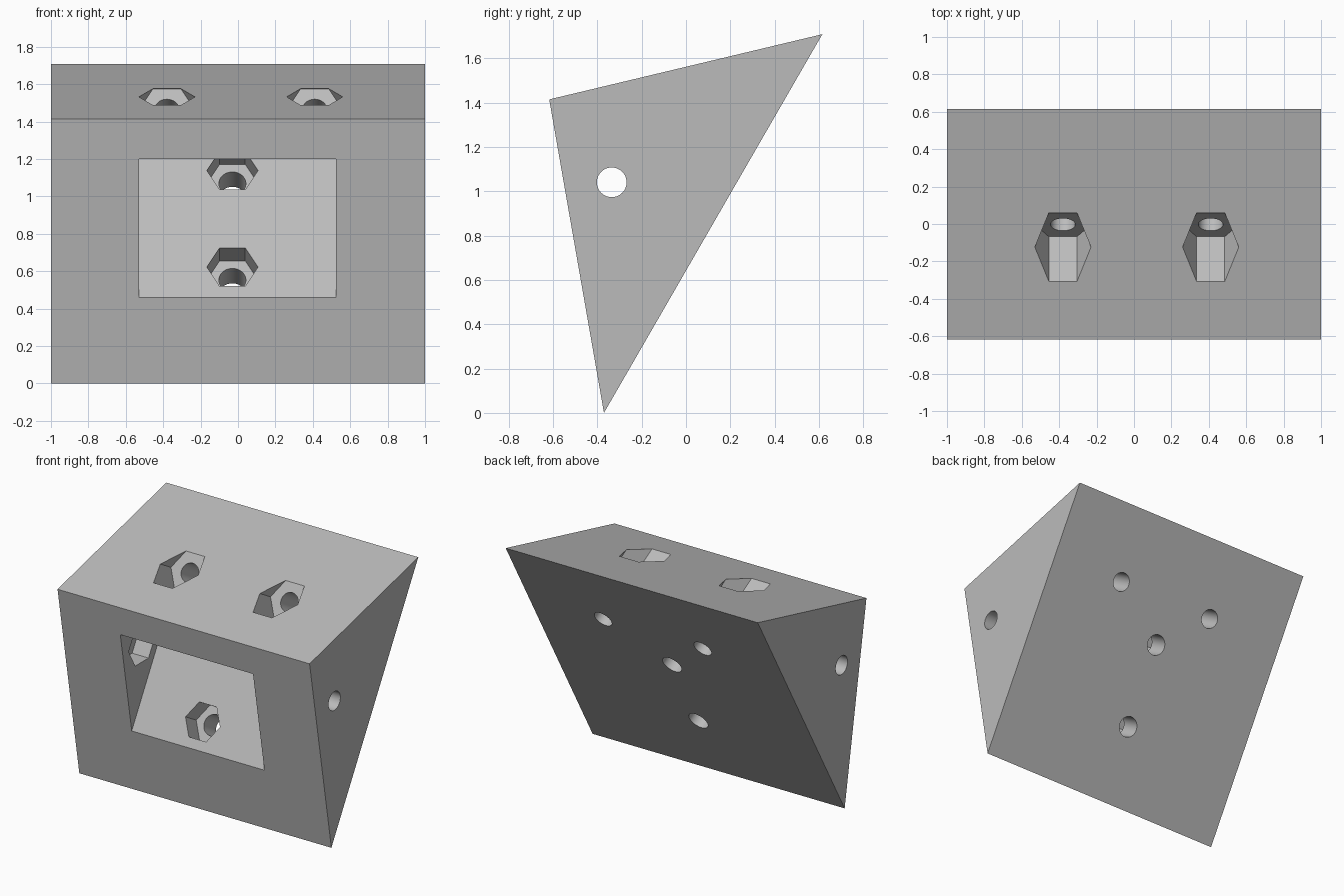
import bpy, bmesh, math
from mathutils import Vector

old = bpy.data.objects.get("Cube")
if old:
    bpy.data.objects.remove(old, do_unlink=True)

# Single plain grey
grey = bpy.data.materials.new("plain grey")
grey.use_nodes = True
colour = (0.5, 0.5, 0.5, 1)
grey.diffuse_color = colour
grey.node_tree.nodes["Principled BSDF"].inputs["Base Color"].default_value = colour


def prism(name, points, sweep):
    """Sweep a closed outline along a vector."""
    bm = bmesh.new()
    face = bm.faces.new([bm.verts.new(p) for p in points])
    moved = bmesh.ops.extrude_face_region(bm, geom=[face], use_keep_orig=True)["geom"]
    bmesh.ops.translate(bm, vec=sweep, verts=[g for g in moved if isinstance(g, bmesh.types.BMVert)])
    bmesh.ops.recalc_face_normals(bm, faces=bm.faces[:])
    mesh = bpy.data.meshes.new(name)
    bm.to_mesh(mesh)
    bm.free()
    mesh.materials.append(grey)
    obj = bpy.data.objects.new(name, mesh)
    bpy.context.collection.objects.link(obj)
    return obj


def wedge(name, profile, left, right):
    """Prism along x from a side profile of (y, z) points."""
    return prism(name, [Vector((left, y, z)) for y, z in profile], Vector((right - left, 0, 0)))


cutters = []


def bore(name, centre, axis, u, radius, sides, start, end):
    """Regular prism along an axis, with its first corner towards u."""
    v = axis.cross(u)
    base = Vector(centre) + axis * start
    turns = [2 * math.pi * i / sides for i in range(sides)]
    ring = [base + radius * (u * math.cos(a) + v * math.sin(a)) for a in turns]
    cutters.append(prism(name, ring, axis * (end - start)))


# Triangular block
front_top, back_top, foot = (-0.617, 1.414), (0.615, 1.708), (-0.37, 0)
body = wedge("wedge_bracket", [front_top, back_top, foot], -1, 1)

slope = Vector((0, back_top[0] - foot[0], back_top[1])).normalized()
across = Vector((1, 0, 0))
out = Vector((0, slope.z, -slope.y))      # outward from the sloping back

# Front recess, its floor parallel to the back
lean = Vector((front_top[0] - foot[0], front_top[1])) / front_top[1]


def on_front(z, off=0):
    return (foot[0] + lean.x * z - off, z)


low, high, tip = on_front(0.46), on_front(1.2), (0.039, 1.309)


def beyond(p):
    """Continue a recess edge out past the front face."""
    d = (Vector(p) - Vector(tip)).normalized() * 0.05
    return (p[0] + d.x, p[1] + d.y)


cutters.append(wedge("recess_cutter", [beyond(low), tip, beyond(high)], -0.528, 0.525))

# Two bolts through the recess floor
for z in (0.622, 1.138):
    y = low[0] + (z - low[1]) * slope.y / slope.z
    centre = (-0.03, y, z)
    bore("floor_nut_cutter", centre, out, across, 0.137, 6, -0.03, 0.14)
    bore("floor_bolt_cutter", centre, out, across, 0.072, 48, 0.1, 0.6)

# Two bolts sunk from the top
for x in (-0.38, 0.41):
    centre = (x, -0.003, 1.462)
    bore("top_nut_cutter", centre, out, across, 0.15, 6, -0.6, 0)
    bore("top_bolt_cutter", centre, out, across, 0.066, 48, -0.05, 0.8)

# Side bolts with nut pockets in the recess walls
for sign, wall in ((-1, 0.528), (1, 0.525)):
    axis = across * sign
    centre = (0, -0.335, 1.04)
    bore("side_nut_cutter", centre, axis, slope, 0.15, 6, wall - 0.03, wall + 0.13)
    bore("side_bolt_cutter", centre, axis, slope, 0.067, 48, wall + 0.05, 1.1)

# Cut everything, then bake the result
for cutter in cutters:
    cutter.hide_render = True
    cut = body.modifiers.new(cutter.name, "BOOLEAN")
    cut.operation = "DIFFERENCE"
    cut.solver = "EXACT"
    cut.object = cutter
graph = bpy.context.evaluated_depsgraph_get()
result = bpy.data.meshes.new_from_object(body.evaluated_get(graph))
body.modifiers.clear()
body.data = result
for cutter in cutters:
    bpy.data.objects.remove(cutter, do_unlink=True)

# Smooth bores, sharp edges elsewhere
for obj in bpy.context.selected_objects:
    obj.select_set(False)
body.select_set(True)
bpy.context.view_layer.objects.active = body
bpy.ops.object.shade_smooth_by_angle(angle=math.radians(30))
